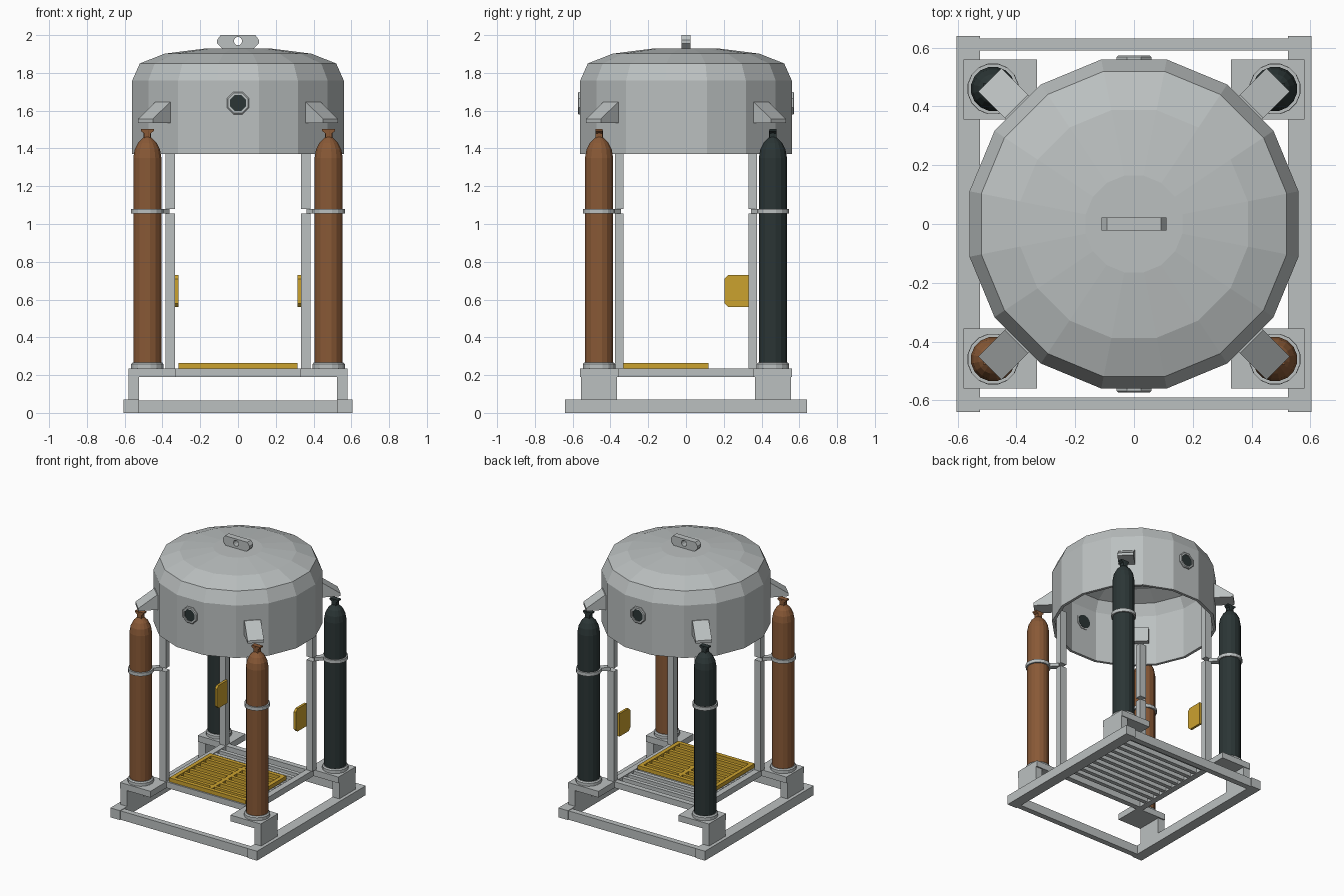
import bpy, bmesh, math
from mathutils import Matrix, Vector

if "Cube" in bpy.data.objects:
    bpy.data.objects.remove(bpy.data.objects["Cube"], do_unlink=True)


def material(name, rgb):
    m = bpy.data.materials.new(name)
    m.use_nodes = True
    m.diffuse_color = (*rgb, 1)
    m.node_tree.nodes["Principled BSDF"].inputs["Base Color"].default_value = (*rgb, 1)
    return m


STEEL = material("pale steel", (0.50, 0.53, 0.53))
BROWN = material("brown paint", (0.25, 0.10, 0.037))
DARK = material("dark slate", (0.024, 0.036, 0.036))
YELLOW = material("safety yellow", (0.60, 0.36, 0.028))


def finish(bm, name, mat, matrix=None):
    bmesh.ops.recalc_face_normals(bm, faces=bm.faces)
    if matrix:
        bm.transform(matrix)
    mesh = bpy.data.meshes.new(name)
    bm.to_mesh(mesh)
    bm.free()
    mesh.materials.append(mat)
    ob = bpy.data.objects.new(name, mesh)
    bpy.context.collection.objects.link(ob)
    return ob


def boxes(name, mat, spans, matrix=None):
    """One object from boxes given as (x0, x1, y0, y1, z0, z1)."""
    bm = bmesh.new()
    for x0, x1, y0, y1, z0, z1 in spans:
        size = Matrix.Diagonal((abs(x1 - x0), abs(y1 - y0), abs(z1 - z0), 1))
        mid = Matrix.Translation(((x0 + x1) / 2, (y0 + y1) / 2, (z0 + z1) / 2))
        bmesh.ops.create_cube(bm, size=1, matrix=mid @ size)
    return finish(bm, name, mat, matrix)


def lathe(name, mat, profile, sides, matrix=None, closed=False):
    """Revolve (radius, height) points about z with a flat side facing -y."""
    bm = bmesh.new()
    rings = []
    for r, z in profile:
        angles = [2 * math.pi * (i + 0.5) / sides for i in range(sides)]
        rings.append([bm.verts.new((r * math.cos(a), r * math.sin(a), z)) for a in angles])
    pairs = list(zip(rings, rings[1:]))
    if closed:
        pairs.append((rings[-1], rings[0]))
    else:
        bm.faces.new(rings[0])
        bm.faces.new(rings[-1])
    for a, b in pairs:
        for i in range(sides):
            j = (i + 1) % sides
            bm.faces.new((a[i], a[j], b[j], b[i]))
    return finish(bm, name, mat, matrix)


def prism(name, mat, outline, thickness, matrix):
    """Extrude an (x, z) outline evenly either side of y = 0."""
    bm = bmesh.new()
    face = bm.faces.new([bm.verts.new((x, -thickness / 2, z)) for x, z in outline])
    new = bmesh.ops.extrude_face_region(bm, geom=[face])["geom"]
    moved = [v for v in new if isinstance(v, bmesh.types.BMVert)]
    bmesh.ops.translate(bm, verts=moved, vec=(0, thickness, 0))
    return finish(bm, name, mat, matrix)


# Base frame
rails = []
for s in (-1, 1):
    rails.append((s * 0.525, s * 0.605, -0.64, 0.64, 0, 0.07))
    rails.append((-0.525, 0.525, s * 0.59, s * 0.632, 0, 0.066))
boxes("base_frame", STEEL, rails)

# Floor grating with frame and slats
floor = []
for s in (-1, 1):
    floor.append((s * 0.33, s * 0.375, -0.37, 0.37, 0.19, 0.235))
    floor.append((-0.33, 0.33, s * 0.33, s * 0.37, 0.19, 0.235))
for i in range(9):
    y = -0.264 + i * 0.066
    floor.append((-0.33, 0.33, y - 0.015, y + 0.015, 0.195, 0.23))
boxes("floor_grating", STEEL, floor)

# Raised front foot grate
grate = [(-0.015, 0.015, -0.36, 0.12, 0.236, 0.26)]
for s in (-1, 1):
    grate.append((s * 0.285, s * 0.315, -0.36, 0.12, 0.236, 0.265))
    y = -0.12 + s * 0.24
    grate.append((-0.285, 0.285, y, y - s * 0.03, 0.236, 0.265))
for i in range(6):
    y = -0.285 + i * 0.066
    grate.append((-0.285, 0.285, y - 0.013, y + 0.013, 0.236, 0.26))
boxes("foot_grate", YELLOW, grate)

# Corner assemblies: leg, pad, post, gas cylinder, clamp, bracket
CYL_X, CYL_Y = 0.48, 0.46
body = [(0.072, 0.25), (0.076, 0.27), (0.076, 1.35), (0.068, 1.395), (0.05, 1.43),
        (0.03, 1.45), (0.02, 1.46), (0.02, 1.495)]
arm = [(0.5, 1.535), (0.694, 1.535), (0.694, 1.555), (0.566, 1.645), (0.5, 1.645)]
valve = [(-0.018, 1.455), (0.018, 1.455), (0.018, 1.48), (0.034, 1.492),
         (0.034, 1.503), (-0.034, 1.503), (-0.034, 1.492), (-0.018, 1.48)]
for sx, side in ((-1, "right"), (1, "left")):
    for sy, end in ((-1, "front"), (1, "back")):
        tag = f"{end}_{side}"
        paint = BROWN if sy < 0 else DARK
        at = Matrix.Translation((sx * CYL_X, sy * CYL_Y, 0))
        turn = Matrix.Rotation(math.atan2(sy, sx), 4, "Z")
        boxes("leg_" + tag, STEEL, [(sx * 0.525, sx * 0.58, sy * 0.365, sy * 0.555, 0.065, 0.195)])
        boxes("pad_" + tag, STEEL, [(sx * 0.33, sx * 0.58, sy * 0.355, sy * 0.56, 0.19, 0.236)])
        boxes("post_" + tag, STEEL, [
            (sx * 0.333, sx * 0.385, sy * 0.33, sy * 0.375, 0.235, 1.055),
            (sx * 0.333, sx * 0.385, sy * 0.33, sy * 0.375, 1.08, 1.5)])
        lathe("cylinder_" + tag, paint, body, 16, at)
        prism("valve_" + tag, paint, valve, 0.036, at)
        lathe("cylinder_seat_" + tag, STEEL, [(0.088, 0.235), (0.088, 0.258), (0.08, 0.266)], 16, at)
        ring = [(0.07, 1.055), (0.087, 1.055), (0.087, 1.08), (0.07, 1.08)]
        lathe("clamp_ring_" + tag, STEEL, ring, 16, at, closed=True)
        boxes("clamp_link_" + tag, STEEL, [(-0.145, -0.075, -0.02, 0.02, 1.055, 1.08)], at @ turn)
        prism("bracket_" + tag, STEEL, arm, 0.112, turn)

# Bell canopy: hollow sixteen-sided shell
shell = [(0.571, 1.37), (0.571, 1.76), (0.53, 1.85), (0.395, 1.902), (0.168, 1.93),
         (0.001, 1.93), (0.001, 1.91), (0.168, 1.91), (0.39, 1.882), (0.51, 1.835),
         (0.55, 1.755), (0.55, 1.37)]
lathe("canopy", STEEL, shell, 16, closed=True)

# Portholes front and back
for s, end in ((-1, "front"), (1, "back")):
    face = Matrix.Translation((0, 0, 1.64)) @ Matrix.Rotation(-s * math.pi / 2, 4, "X")
    rim = [(0.046, 0.535), (0.064, 0.535), (0.064, 0.568), (0.058, 0.573), (0.046, 0.573)]
    lathe("porthole_rim_" + end, STEEL, rim, 8, face, closed=True)
    lathe("porthole_glass_" + end, DARK, [(0.05, 0.533), (0.05, 0.566)], 16, face)

# Side panels on the back posts
panel = [(0.33, 0.56), (0.33, 0.73), (0.225, 0.73), (0.205, 0.71), (0.205, 0.58), (0.225, 0.56)]
for s, side in ((-1, "right"), (1, "left")):
    place = Matrix.Translation((s * 0.325, 0, 0)) @ Matrix.Rotation(math.pi / 2, 4, "Z")
    prism("side_panel_" + side, YELLOW, panel, 0.018, place)

# Lifting lug with a drilled eye
lug_shape = [(-0.08, 1.925), (0.08, 1.925), (0.11, 1.955), (0.11, 1.975), (0.092, 2.0),
             (-0.092, 2.0), (-0.11, 1.975), (-0.11, 1.955)]
lug = prism("lifting_lug", STEEL, lug_shape, 0.045, Matrix())
drill = Matrix.Translation((0, 0, 1.968)) @ Matrix.Rotation(math.pi / 2, 4, "X")
cutter = lathe("lug_cutter", STEEL, [(0.022, -0.1), (0.022, 0.1)], 12, drill)
cutter.hide_render = True
cutter.hide_set(True)
cut = lug.modifiers.new("eye", "BOOLEAN")
cut.operation = "DIFFERENCE"
cut.solver = "EXACT"
cut.object = cutter
